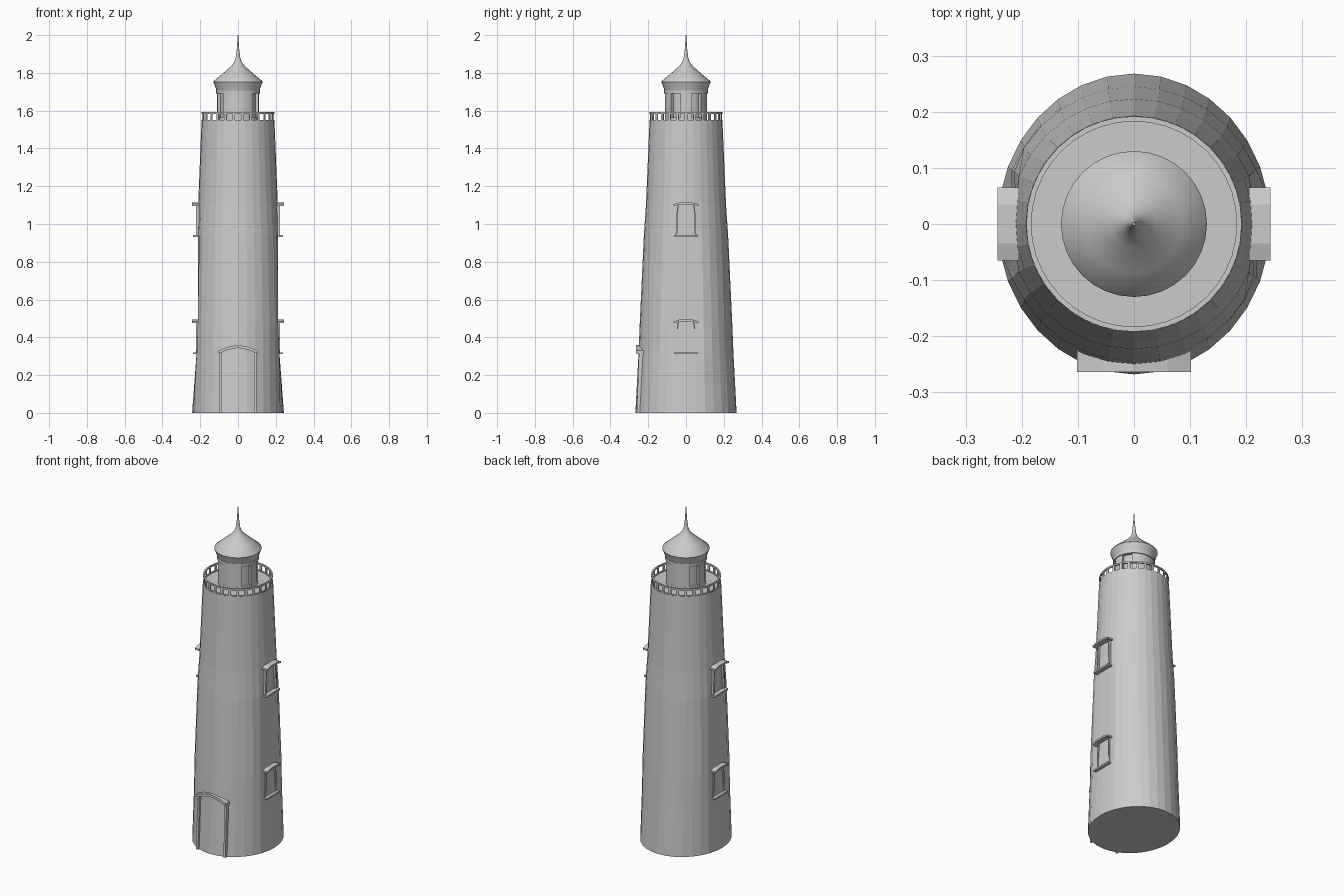
import bpy, bmesh, math
from math import sin, cos, pi, radians

if "Cube" in bpy.data.objects:
    bpy.data.objects.remove(bpy.data.objects["Cube"])


def make(name, verts, faces):
    me = bpy.data.meshes.new(name)
    me.from_pydata(verts, [], faces)
    bm = bmesh.new()
    bm.from_mesh(me)
    bmesh.ops.recalc_face_normals(bm, faces=bm.faces)
    bm.to_mesh(me)
    bm.free()
    ob = bpy.data.objects.new(name, me)
    bpy.context.collection.objects.link(ob)
    return ob


def skin(name, rings, closed=False):
    """Bridge rings of points; cap the ends, or join last to first."""
    n, m = len(rings[0]), len(rings)
    verts = [p for r in rings for p in r]
    faces = [(i*n + j, i*n + (j+1) % n, (i+1) % m*n + (j+1) % n, (i+1) % m*n + j)
             for i in range(m if closed else m-1) for j in range(n)]
    if not closed:
        faces += [tuple(range(n)), tuple(range((m-1)*n, m*n))]
    return make(name, verts, faces)


def lathe(name, profile, n=32, closed=False):
    rings = [[(r*cos(2*pi*k/n), r*sin(2*pi*k/n), z) for k in range(n)] for r, z in profile]
    return skin(name, rings, closed)


def prism(name, outline, to3d, a, b):
    """Extrude a 2D outline between depths a and b."""
    return skin(name, [[to3d(u, v, d) for u, v in outline] for d in (a, b)])


def smooth(ob):
    for o in bpy.context.selected_objects:
        o.select_set(False)
    bpy.context.view_layer.objects.active = ob
    ob.select_set(True)
    bpy.ops.object.shade_smooth_by_angle(angle=radians(30))


# Tower: tapering shaft, flattened on the two window sides (z, rx, ry, x limit)
N = 32
sections = [(0, .243, .268, .243), (.32, .236, .251, .219), (.47, .236, .245, .213),
            (.94, .222, .223, .212), (1.1, .212, .212, .211), (1.545, .193, .193, .193)]
rings = []
for z, rx, ry, lim in sections:
    rings.append([(max(-lim, min(lim, rx*cos(2*pi*k/N))), ry*sin(2*pi*k/N), z)
                  for k in range(N)])
skin("tower", rings)

# Door surround: jambs leaning with the wall and a pointed hood
for s in (-1, 1):
    def jamb(z, yf):
        return [(s*.085, yf, z), (s*.098, yf, z), (s*.098, -.215, z), (s*.085, -.215, z)]
    skin("door_jamb", [jamb(0, -.261), jamb(.325, -.249)])
hood = [(-.102, .315), (-.102, .33), (-.06, .348), (0, .36), (.06, .348), (.102, .33),
        (.102, .315), (.058, .333), (0, .344), (-.058, .333)]
prism("door_hood", hood, lambda u, v, d: (u, d, v), -.264, -.215)

# Windows: two on each flat side
for s in (-1, 1):
    def side(u, v, d, s=s):
        return (s*d, u, v)
    for z0 in (.315, .935):
        prism("window_sill", [(-.063, z0-.004), (.063, z0-.004), (.063, z0+.006), (-.063, z0+.006)],
              side, .205, .238)
        lintel = [(-.065, z0+.16), (-.065, z0+.17), (-.035, z0+.179), (.035, z0+.179),
                  (.065, z0+.17), (.065, z0+.16), (.035, z0+.168), (-.035, z0+.168)]
        prism("window_lintel", lintel, side, .205, .243)
        for t in (-1, 1):
            prism("window_jamb", [(t*.055, z0), (t*.047, z0+.168), (t*.04, z0+.168), (t*.047, z0)],
                  side, .205, .222)

# Gallery railing: bottom curb, balusters, handrail
for nm, a, b in (("gallery_curb", 1.542, 1.55), ("gallery_handrail", 1.583, 1.592)):
    lathe(nm, [(.183, a), (.192, a), (.192, b), (.183, b)], 40, True)
count = 26
verts, faces = [], []
for k in range(count):
    a0 = 2*pi*k/count
    base = len(verts)
    for z in (1.545, 1.587):
        for r, da in ((.185, -.038), (.190, -.038), (.190, .038), (.185, .038)):
            verts.append((r*cos(a0+da), r*sin(a0+da), z))
    faces += [tuple(base+i for i in f) for f in
              ((0, 1, 2, 3), (4, 5, 6, 7), (0, 1, 5, 4), (1, 2, 6, 5), (2, 3, 7, 6), (3, 0, 4, 7))]
make("gallery_balusters", verts, faces)

# Lantern room: inner core with wall segments leaving four tall openings
lathe("lantern_core", [(.095, 1.54), (.095, 1.71)], 32)
spans = [(-15, 15), (45, 135), (165, 195), (225, 315)]
for lo, hi in spans:
    steps = max(3, (hi-lo)//10)
    cross = []
    for i in range(steps+1):
        a = radians(lo + (hi-lo)*i/steps)
        cross.append([(r*cos(a), r*sin(a), z)
                      for r, z in ((.09, 1.54), (.111, 1.54), (.111, 1.7), (.09, 1.7))])
    smooth(skin("lantern_wall", cross))
smooth(lathe("lantern_sill", [(.09, 1.54), (.111, 1.54), (.111, 1.565), (.09, 1.565)], 32, True))
smooth(lathe("lantern_collar", [(.09, 1.69), (.116, 1.69), (.116, 1.708), (.09, 1.708)], 32, True))

# Roof: flared eave, cone and spire
smooth(lathe("roof", [(.112, 1.70), (.118, 1.72), (.13, 1.752), (.128, 1.757), (.085, 1.793),
                      (.04, 1.832), (.02, 1.856), (.012, 1.88), (.007, 1.92),
                      (.004, 1.96), (.003, 2.0)], 32))
